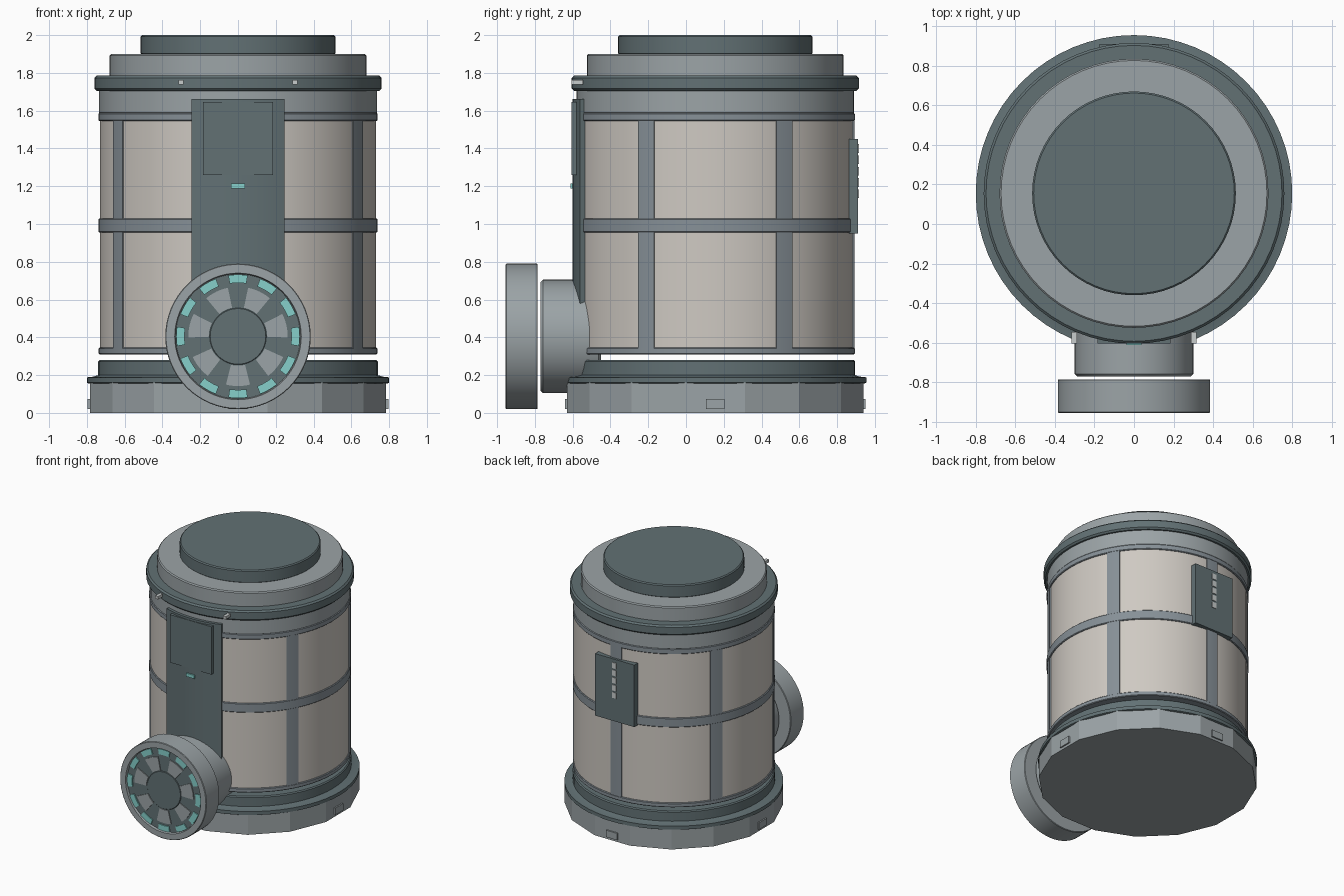
import bpy, bmesh, math
from mathutils import Matrix, Vector

if "Cube" in bpy.data.objects:
    bpy.data.objects.remove(bpy.data.objects["Cube"])

CY = 0.155                 # y of the main body axis
WZ = 0.405                 # height of the port axis


def material(name, rgb):
    m = bpy.data.materials.new(name)
    m.diffuse_color = (*rgb, 1)
    m.use_nodes = True
    m.node_tree.nodes["Principled BSDF"].inputs["Base Color"].default_value = m.diffuse_color
    return m


DARK = material("dark slate", (0.122, 0.165, 0.175))
GREY = material("light grey", (0.33, 0.37, 0.385))
RIB = material("steel grey", (0.24, 0.28, 0.31))
CREAM = material("warm cream", (0.62, 0.585, 0.54))
TEAL = material("teal light", (0.24, 0.63, 0.60))
PALE = material("pale lamp", (0.58, 0.61, 0.61))

BODY = Matrix.Translation((0, CY, 0))
# port frame: local z points to the front, local y points up
PORT = Matrix.Translation((0, 0, WZ)) @ Matrix.Rotation(math.pi / 2, 4, 'X')


def finish(name, bm, mat, matrix, smooth=True):
    bmesh.ops.transform(bm, matrix=matrix, verts=bm.verts)
    bmesh.ops.recalc_face_normals(bm, faces=bm.faces)
    me = bpy.data.meshes.new(name)
    bm.to_mesh(me)
    bm.free()
    me.materials.append(mat)
    ob = bpy.data.objects.new(name, me)
    bpy.context.collection.objects.link(ob)
    if smooth:
        bpy.ops.object.select_all(action='DESELECT')
        ob.select_set(True)
        bpy.context.view_layer.objects.active = ob
        bpy.ops.object.shade_smooth_by_angle(angle=math.radians(30))
    return ob


def lathe(name, profile, mat, matrix=BODY, n=64, turn=0.0, smooth=True):
    """Revolve (radius, height) points; both ends are capped."""
    bm = bmesh.new()
    rings = []
    for r, z in profile:
        rings.append([bm.verts.new((r * math.cos(turn + 2 * math.pi * i / n),
                                    r * math.sin(turn + 2 * math.pi * i / n), z))
                      for i in range(n)])
    for a, b in zip(rings, rings[1:]):
        for i in range(n):
            j = (i + 1) % n
            bm.faces.new((a[i], a[j], b[j], b[i]))
    bm.faces.new(rings[0])
    bm.faces.new(rings[-1])
    return finish(name, bm, mat, matrix, smooth)


def drum(r, z0, z1, b=0.008):
    """Cylinder profile with bevelled rims."""
    return [(r - b, z0), (r, z0 + b), (r, z1 - b), (r - b, z1)]


def sector(bm, r0, r1, z0, z1, mid, half, steps=6):
    """Curved block between two radii, spanning mid +- half degrees."""
    rows = []
    for i in range(steps + 1):
        a = math.radians(mid - half + 2 * half * i / steps)
        c, s = math.cos(a), math.sin(a)
        rows.append([bm.verts.new((r * c, r * s, z))
                     for r, z in ((r0, z0), (r1, z0), (r1, z1), (r0, z1))])
    for p, q in zip(rows, rows[1:]):
        for k in range(4):
            m = (k + 1) % 4
            bm.faces.new((p[k], p[m], q[m], q[k]))
    bm.faces.new(rows[0])
    bm.faces.new(rows[-1])


def sectors(name, specs, mat, matrix):
    bm = bmesh.new()
    for s in specs:
        sector(bm, *s)
    return finish(name, bm, mat, matrix)


def boxes(name, items, mat):
    """items: (centre, size, turn about the body axis in degrees)"""
    bm = bmesh.new()
    for c, size, deg in items:
        m = BODY @ Matrix.Rotation(math.radians(deg), 4, 'Z') @ Matrix.Translation(
            Vector(c) - Vector((0, CY, 0))) @ Matrix.Diagonal((*size, 1))
        bmesh.ops.create_cube(bm, size=1, matrix=m)
    return finish(name, bm, mat, Matrix(), smooth=False)


# Base: faceted foot, four flush latches, dark stepped collar
lathe("base_foot", [(0.80, 0), (0.80, 0.165)], GREY, n=16,
      turn=math.pi / 16, smooth=False)
boxes("base_latches", [((0, CY - 0.788, 0.047), (0.10, 0.016, 0.055), d)
                       for d in (0, 90, 180, 270)], GREY)
lathe("base_collar", [(0.79, 0.155), (0.80, 0.16), (0.80, 0.188), (0.765, 0.192),
                      (0.74, 0.20), (0.74, 0.272), (0.732, 0.28)], DARK)

# Body shell with hoops and six ribs
lathe("body_panels", [(0.73, 0.315), (0.73, 1.57)], CREAM)
for label, z0, z1 in (("lower", 0.31, 0.345), ("middle", 0.955, 1.03),
                      ("upper", 1.545, 1.588)):
    lathe(label + "_hoop", drum(0.739, z0, z1, 0.005), RIB)
sectors("body_ribs", [(0.70, 0.737, 0.33, 1.56, 30 + 60 * k, 3.8)
                      for k in range(6)], RIB, BODY)

# Stepped top
lathe("neck_band", drum(0.735, 1.585, 1.71, 0.004), GREY)
lathe("top_ring", drum(0.76, 1.705, 1.785, 0.012), DARK)
lathe("top_step", drum(0.68, 1.775, 1.90), GREY)
lathe("top_cap", drum(0.515, 1.895, 2.0), DARK)
boxes("ring_lamps", [((x, -0.575, 1.75), (0.026, 0.06, 0.024), 0)
                     for x in (-0.302, 0.302)], PALE)

# Front door: curved panel, flat upper plate, teal indicator
sectors("door", [(0.715, 0.757, 0.36, 1.662, 270, 18.9, 12)], DARK, BODY)
boxes("door_plate", [((0, -0.587, 1.452), (0.37, 0.036, 0.386), 0)], DARK)
boxes("door_indicator", [((x, -0.604, 1.202), (0.024, 0.016, 0.027), 0)
                         for x in (-0.025, 0, 0.025)], TEAL)

# Rear control plate with a column of lamps
boxes("rear_plate", [((0, 0.885, 1.20), (0.35, 0.05, 0.50), 0)], DARK)
boxes("rear_lamps", [((0, 0.911, 1.40 - 0.06 * k), (0.036, 0.008, 0.046), 0)
                     for k in range(5)], PALE)

# Port: connecting pipe and front drum with a shallow recess
lathe("port_pipe", drum(0.30, 0.45, 0.77, 0.012), GREY, PORT)
lathe("port_drum", drum(0.385, 0.785, 0.955, 0.004) + [(0.335, 0.955), (0.33, 0.935)],
      GREY, PORT)
lathe("port_face", [(0.329, 0.93), (0.329, 0.938)], DARK, PORT)
sectors("port_lights", [(0.283, 0.327, 0.93, 0.946, 30 * k, 9) for k in range(12)],
        TEAL, PORT)
sectors("port_wedges", [(0.155, 0.263, 0.93, 0.945, 270 + k * 360 / 7, 14)
                        for k in range(7)], GREY, PORT)
lathe("port_hub", drum(0.15, 0.93, 0.944, 0.003), DARK, PORT)
